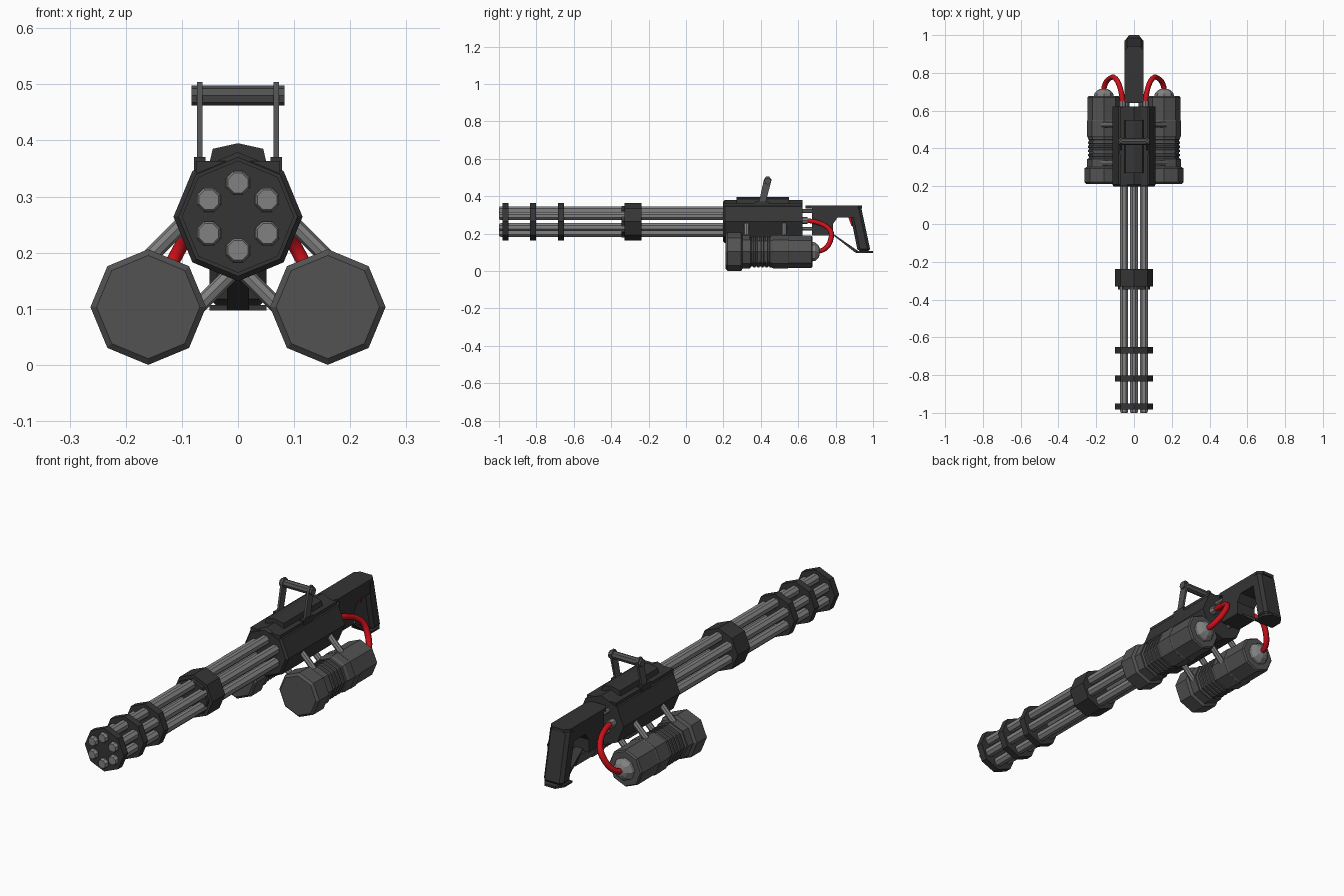
import bpy, bmesh
from math import sin, cos, pi
from mathutils import Vector

if "Cube" in bpy.data.objects:
    bpy.data.objects.remove(bpy.data.objects["Cube"])


def material(name, r, g, b):
    m = bpy.data.materials.new(name)
    m.diffuse_color = (r, g, b, 1)
    m.use_nodes = True
    m.node_tree.nodes["Principled BSDF"].inputs["Base Color"].default_value = m.diffuse_color
    return m


DARK = material("dark_metal", .035, .035, .035)
MID = material("mid_metal", .085, .085, .085)
LIGHT = material("light_metal", .22, .22, .22)
RED = material("red", .6, .005, .01)
CZ = .264  # height of the barrel axis


def finish(name, bm, mat):
    bmesh.ops.recalc_face_normals(bm, faces=bm.faces)
    me = bpy.data.meshes.new(name)
    bm.to_mesh(me)
    bm.free()
    me.materials.append(mat)
    ob = bpy.data.objects.new(name, me)
    bpy.context.collection.objects.link(ob)
    return ob


def lathe(name, stations, mat, x=0, z=CZ, n=8, turn=0):
    """Faceted solid along y from (y, radius) stations."""
    bm = bmesh.new()
    rings = [[bm.verts.new((x + r * cos(turn + 2 * pi * i / n), y, z + r * sin(turn + 2 * pi * i / n)))
              for i in range(n)] for y, r in stations]
    for a, b in zip(rings, rings[1:]):
        for i in range(n):
            bm.faces.new((a[i], a[(i + 1) % n], b[(i + 1) % n], b[i]))
    bm.faces.new(rings[0])
    bm.faces.new(rings[-1])
    return finish(name, bm, mat)


def prism(name, pts, axis, lo, hi, mat, bevel=0):
    """Extrude a 2D outline along an axis."""
    bm = bmesh.new()
    place = {'x': lambda p, t: (t, p[0], p[1]),
             'y': lambda p, t: (p[0], t, p[1]),
             'z': lambda p, t: (p[0], p[1], t)}[axis]
    f = bm.faces.new([bm.verts.new(place(p, lo)) for p in pts])
    ext = bmesh.ops.extrude_face_region(bm, geom=[f])['geom']
    off = Vector(place((0, 0), hi - lo))
    bmesh.ops.translate(bm, vec=off, verts=[v for v in ext if isinstance(v, bmesh.types.BMVert)])
    ob = finish(name, bm, mat)
    if bevel:
        m = ob.modifiers.new("bevel", 'BEVEL')
        m.width, m.segments = bevel, 1
    return ob


def box(name, x0, x1, y0, y1, z0, z1, mat):
    return prism(name, [(x0, y0), (x1, y0), (x1, y1), (x0, y1)], 'z', z0, z1, mat)


def rod(name, a, b, r, mat, n=8):
    a, b = Vector(a), Vector(b)
    bm = bmesh.new()
    bmesh.ops.create_cone(bm, cap_ends=True, segments=n, radius1=r, radius2=r, depth=(b - a).length)
    ob = finish(name, bm, mat)
    ob.location = (a + b) / 2
    ob.rotation_euler = (b - a).to_track_quat('Z', 'Y').to_euler()
    return ob


# six barrels in a ring, with their clamps
for i in range(6):
    a = pi / 2 + i * pi / 3
    lathe(f"barrel_{i}", [(-1, .019), (-.992, .023), (.21, .023)], LIGHT,
          .06 * cos(a), CZ + .06 * sin(a), turn=pi / 8)
for i, (y0, y1) in enumerate([(-.982, -.95), (-.835, -.802), (-.685, -.652)]):
    lathe(f"barrel_clamp_{i}", [(y0, .1), (y1, .1)], DARK)
lathe("barrel_collar", [(-.346, .084), (-.33, .084), (-.33, .1), (-.237, .1)], DARK)

# receiver with raised top cover and side rails
lathe("receiver", [(.198, .106), (.208, .115), (.622, .115)], DARK)
box("receiver_top", -.075, .075, .2, .62, .3, .363, DARK)
prism("top_cover", [(-.053, .35), (-.045, .385), (0, .395), (.045, .385), (.053, .35)],
      'y', .27, .55, DARK)

# carrying handle
for s in (-1, 1):
    prism("handle_arm", [(.385, .345), (.42, .345), (.458, .488), (.445, .504), (.428, .504), (.417, .49)],
          'x', s * .068 - .005, s * .068 + .005, MID)
    box("handle_base", s * .068 - .01, s * .068 + .01, .37, .44, .34, .37, DARK)
rod("handle_bar", (-.083, .437, .48), (.083, .437, .48), .018, MID)

# paired canisters with struts and hoses
tank = [(.212, .092), (.222, .103), (.295, .103), (.305, .085), (.345, .085)]
for k in range(5):
    y = .35 + k * .022
    tank += [(y, .078), (y + .008, .078), (y + .01, .084), (y + .02, .084)]
tank += [(.465, .089), (.545, .089), (.55, .086), (.67, .086), (.677, .08)]
for s in (-1, 1):
    side = "left" if s < 0 else "right"
    tx, tz = s * .16, .103
    lathe(side + "_canister", tank, MID, tx, tz)
    lathe(side + "_canister_cap", [(.67, .052), (.69, .05), (.708, .034), (.715, .018)], LIGHT, tx, tz)
    for y in (.323, .525):
        lathe(side + "_canister_band", [(y - .02, .09), (y + .02, .09)], MID, tx, tz)
        rod(side + "_upper_strut", (s * .165, y, .185), (s * .085, y, .265), .014, LIGHT)
        rod(side + "_lower_strut", (s * .08, y, .095), (s * .01, y, .165), .014, LIGHT)
    rod(side + "_hose_fitting", (s * .06, .615, .27), (s * .06, .65, .27), .019, LIGHT)
    cu = bpy.data.curves.new(side + "_hose", 'CURVE')
    cu.dimensions = '3D'
    cu.bevel_depth, cu.bevel_resolution, cu.use_fill_caps = .014, 1, True
    cu.resolution_u = 10
    sp = cu.splines.new('BEZIER')
    sp.bezier_points.add(2)
    path = [((.16, .7, .105), (0, .05, 0)), ((.113, .778, .19), (-.022, .005, .045)),
            ((.06, .625, .27), (0, -.085, 0))]
    for p, (co, t) in zip(sp.bezier_points, path):
        co, t = Vector((s * co[0], co[1], co[2])), Vector((s * t[0], t[1], t[2]))
        p.co, p.handle_left, p.handle_right = co, co - t, co + t
    cu.materials.append(RED)
    bpy.context.collection.objects.link(bpy.data.objects.new(side + "_hose", cu))
    # rods joining receiver to stock
    for z in (.225, .32):
        rod(side + "_stock_rod", (s * .035, .61, z), (s * .035, .69, z), .01, LIGHT)

# rear stock, grip, guard and trigger
prism("stock_top", [(-.035, .64), (.035, .64), (.05, .66), (.05, .92), (.03, .942), (-.03, .942), (-.05, .92), (-.05, .66)],
      'z', .335, .35, DARK)
prism("stock_block", [(.675, .19), (.785, .19), (.785, .25), (.81, .285), (.9, .285), (.9, .345), (.675, .345)],
      'x', -.05, .05, DARK)
prism("rear_grip", [(.885, .347), (.935, .347), (.987, .104), (.918, .104), (.885, .27)],
      'x', -.051, .051, DARK, .014)
prism("grip_base", [(-.051, .908), (.051, .908), (.051, .965), (.027, 1), (-.027, 1), (-.051, .965)],
      'z', .097, .107, DARK)
prism("grip_guard", [(.775, .2), (.785, .2), (.92, .107), (.92, .098), (.905, .098)],
      'x', -.02, .02, DARK)
prism("trigger", [(.868, .285), (.895, .285), (.9, .235), (.885, .24)], 'x', -.012, .012, RED)
